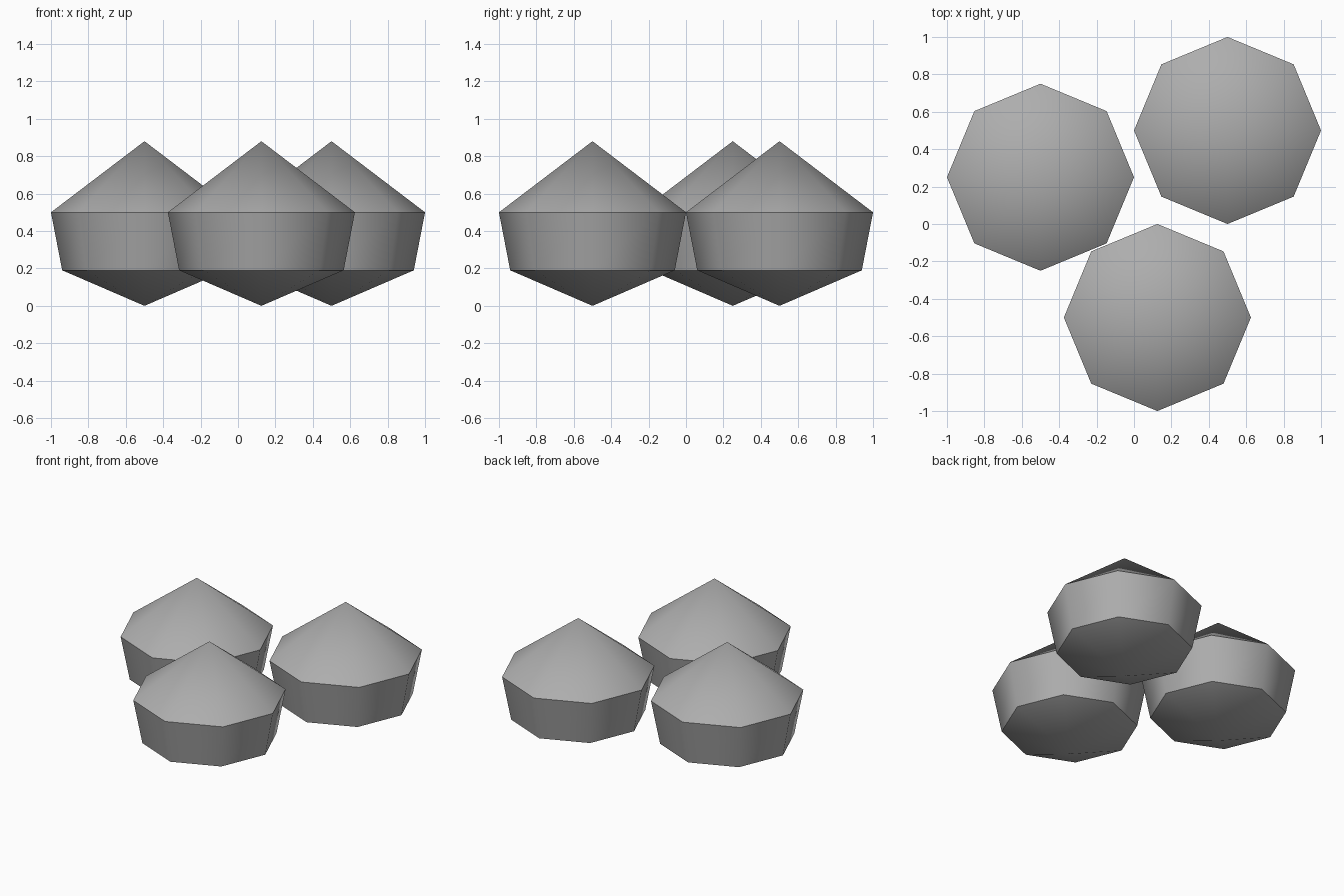
import bpy
import bmesh
import math

cube = bpy.data.objects.get("Cube")
if cube:
    bpy.data.objects.remove(cube, do_unlink=True)

SIDES = 8
RINGS = [(0.44, 0.19), (0.5, 0.5)]  # radius, height
TIP_LOW, TIP_HIGH = 0.0, 0.88

grey = bpy.data.materials.new("stone grey")
grey.use_nodes = True
colour = (0.42, 0.42, 0.42, 1)
grey.diffuse_color = colour
grey.node_tree.nodes["Principled BSDF"].inputs["Base Color"].default_value = colour


def make_gem(name, x, y):
    """Eight-sided gem: pointed base, flared band and pointed cap."""
    bm = bmesh.new()
    low = bm.verts.new((0, 0, TIP_LOW))
    high = bm.verts.new((0, 0, TIP_HIGH))
    angles = [math.tau * i / SIDES for i in range(SIDES)]
    bottom, top = [
        [bm.verts.new((r * math.cos(a), r * math.sin(a), z)) for a in angles]
        for r, z in RINGS
    ]
    for i in range(SIDES):
        j = (i + 1) % SIDES
        bm.faces.new((low, bottom[j], bottom[i]))
        bm.faces.new((bottom[i], bottom[j], top[j], top[i]))
        bm.faces.new((top[i], top[j], high))
    mesh = bpy.data.meshes.new(name)
    bm.to_mesh(mesh)
    bm.free()
    mesh.materials.append(grey)
    gem = bpy.data.objects.new(name, mesh)
    gem.location = (x, y, 0)
    bpy.context.collection.objects.link(gem)

    # Soft around the sides, crisp at both rims
    bpy.ops.object.select_all(action="DESELECT")
    gem.select_set(True)
    bpy.context.view_layer.objects.active = gem
    bpy.ops.object.shade_smooth_by_angle(angle=math.radians(50))


make_gem("right_gem", -0.5, 0.25)
make_gem("left_gem", 0.5, 0.5)
make_gem("front_gem", 0.125, -0.5)
